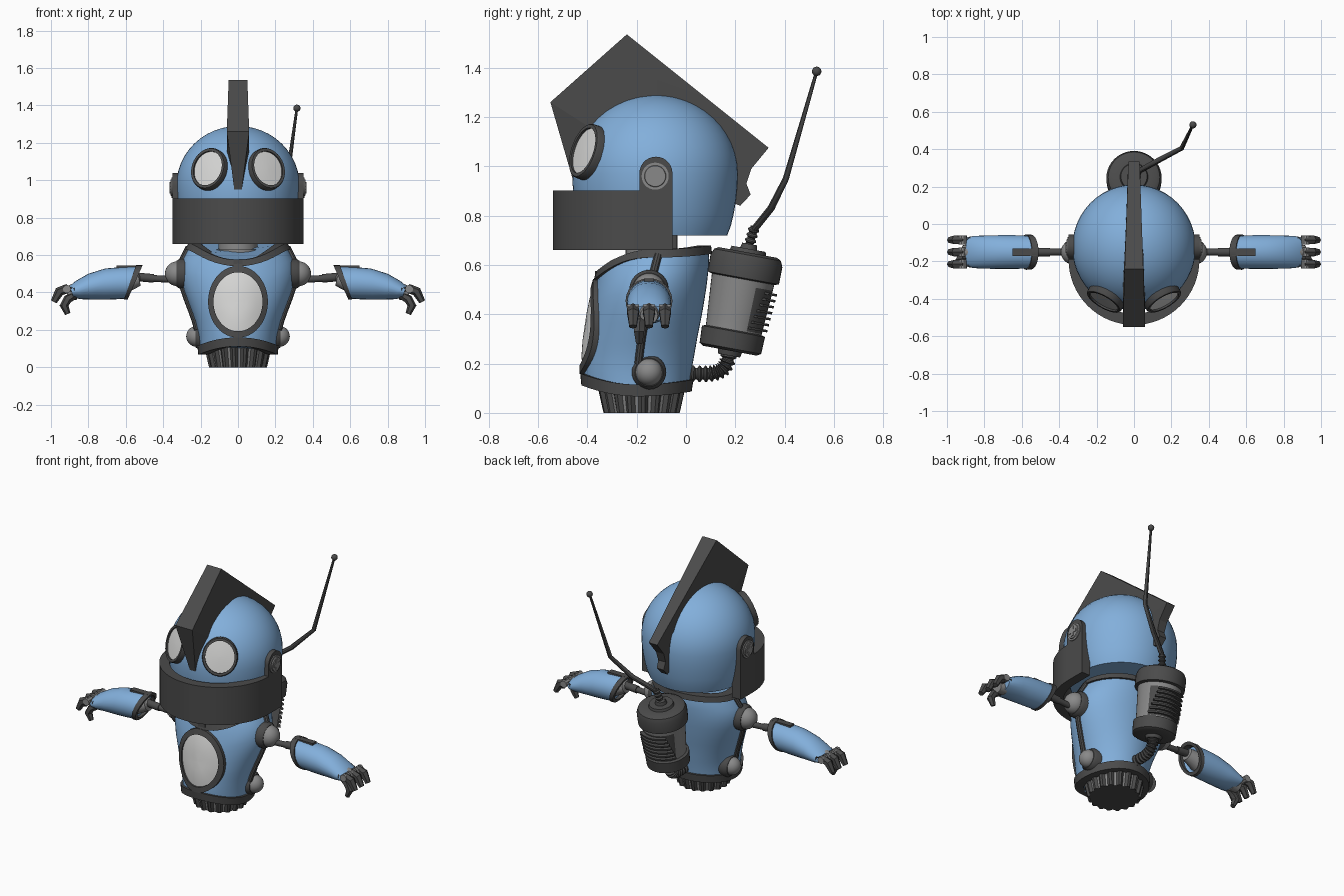
import bpy, bmesh, math
from mathutils import Vector as V

if "Cube" in bpy.data.objects:
    bpy.data.objects.remove(bpy.data.objects["Cube"])

def mat(name, r, g, b):
    m = bpy.data.materials.new(name)
    m.diffuse_color = (r, g, b, 1)
    m.use_nodes = True
    m.node_tree.nodes["Principled BSDF"].inputs["Base Color"].default_value = m.diffuse_color
    return m

BLUE = mat("sky_blue", .225, .43, .71)
DARK = mat("charcoal", .07, .07, .07)
GRAY = mat("mid_gray", .25, .25, .25)
WHITE = mat("off_white", .68, .68, .67)
TAU = 2 * math.pi

def finish(bm, name, mats, rule=None, mirror=False, angle=35):
    bmesh.ops.recalc_face_normals(bm, faces=bm.faces)
    if rule:
        for f in bm.faces:
            f.material_index = rule(f.calc_center_median())
    me = bpy.data.meshes.new(name)
    bm.to_mesh(me)
    bm.free()
    for m in mats:
        me.materials.append(m)
    me.shade_smooth()
    me.set_sharp_from_angle(angle=math.radians(angle))
    ob = bpy.data.objects.new(name, me)
    bpy.context.collection.objects.link(ob)
    if mirror:
        ob.modifiers.new("mirror", 'MIRROR').use_mirror_merge = False
    return ob

def loft(name, rings, mats, wrap=False, **kw):
    """Skin closed rings; wrap joins last ring to first, otherwise cap the ends."""
    bm = bmesh.new()
    rv = [[bm.verts.new(p) for p in r] for r in rings]
    n = len(rv[0])
    for i in range(len(rv) if wrap else len(rv) - 1):
        a, b = rv[i], rv[(i + 1) % len(rv)]
        for j in range(n):
            k = (j + 1) % n
            bm.faces.new((a[j], a[k], b[k], b[j]))
    if not wrap:
        bm.faces.new(rv[0])
        bm.faces.new(rv[-1])
    return finish(bm, name, mats, **kw)

def sweep(name, pts, radii, mats, axis=None, sides=16, **kw):
    """Round section along a path; a fixed axis turns it into a lathe."""
    pts = [V(p) for p in pts]
    whole = (axis or (pts[-1] - pts[0])).normalized()
    ref = V((0, 1, 0)) if abs(whole.x) > .9 else V((1, 0, 0))
    rings = []
    for i, p in enumerate(pts):
        t = axis or (pts[min(i + 1, len(pts) - 1)] - pts[max(i - 1, 0)])
        t = t.normalized()
        u = (ref - t * ref.dot(t)).normalized()
        w = t.cross(u)
        rings.append([p + radii[i] * (u * math.cos(TAU * j / sides) + w * math.sin(TAU * j / sides))
                      for j in range(sides)])
    return loft(name, rings, mats, **kw)

def sphere(name, c, r, m, mirror=False):
    bm = bmesh.new()
    bmesh.ops.create_uvsphere(bm, u_segments=24, v_segments=14, radius=r)
    bmesh.ops.translate(bm, verts=bm.verts, vec=c)
    finish(bm, name, [m], mirror=mirror)

def box(name, c, s, m, mirror=False):
    bm = bmesh.new()
    bmesh.ops.create_cube(bm, size=1)
    for v in bm.verts:
        v.co = V([c[i] + v.co[i] * s[i] for i in range(3)])
    finish(bm, name, [m], mirror=mirror)

# --- torso: egg-like body between two curved rims ---
BODY = [(.06, .198, -.405, .005), (.16, .207, -.415, .02), (.23, .222, -.412, .033), (.3, .247, -.405, .045),
        (.4, .285, -.39, .065), (.46, .302, -.38, .075), (.51, .31, -.368, .083), (.57, .298, -.352, .09),
        (.62, .272, -.335, .095), (.7, .235, -.27, .085)]

def section(z):
    for a, b in zip(BODY, BODY[1:]):
        if z <= b[0]:
            t = (z - a[0]) / (b[0] - a[0])
            rx, yf, yb = [a[i] + t * (b[i] - a[i]) for i in (1, 2, 3)]
            return rx, (yf + yb) / 2, (yb - yf) / 2

def body_pt(th, z, off=0):
    rx, cy, ry = section(z)
    return V(((rx + off) * math.cos(th), cy + (ry + off) * math.sin(th), z))

def body_front(x, z, off):
    rx, cy, ry = section(z)
    return V((x, cy - (ry + off) * math.sqrt(1 - (x / (rx + off)) ** 2), z))

def z_bottom(th):
    f = -math.sin(th)
    return .075 + (.045 if f > 0 else .02) * f * f

def z_top(th):
    f = -math.sin(th)
    return .655 - .09 * f ** 3 if f > 0 else .655 + .015 * f * f

N = 48
TH = [TAU * i / N for i in range(N)]
loft("torso", [[body_pt(t, z_bottom(t) + k / 14 * (z_top(t) - z_bottom(t))) for t in TH] for k in range(15)], [BLUE])

def rim(name, zf, h):
    rings = [[body_pt(t, zf(t), -.04), body_pt(t, zf(t), .014), body_pt(t, zf(t) + h, .014),
              body_pt(t, zf(t) + h, -.04)] for t in TH]
    loft(name, rings, [DARK], wrap=True)

rim("lower_rim", lambda t: z_bottom(t) - .008, .048)
rim("collar", lambda t: z_top(t) - .025, .034)

# --- chest porthole following the body surface ---
def chest_ring(k, off):
    return [body_front(.16 * k * math.cos(t), .35 + .192 * k * math.sin(t), off) for t in TH]

loft("chest_frame", [chest_ring(1, -.02), chest_ring(1, .018), chest_ring(.82, .018), chest_ring(.82, -.02)],
     [DARK], wrap=True)
loft("chest_window", [chest_ring(k, o) for k, o in ((.83, -.01), (.83, .008), (.6, .012), (.3, .014), (.02, .014))],
     [WHITE])
box("chest_strut", (0, -.345, .55), (.05, .05, .05), DARK)

# --- fluted base ---
def flute(z, r):
    return [((r - (.014 if j % 4 > 1 else 0)) * math.cos(TAU * j / 72),
             -.18 + (r - (.014 if j % 4 > 1 else 0)) * math.sin(TAU * j / 72), z) for j in range(72)]

def flute_colour(c):
    j = int(math.atan2(c.y + .18, c.x) % TAU / TAU * 72)
    return 1 if j % 4 == 2 and math.hypot(c.x, c.y + .18) > .1 else 0

loft("base", [flute(0, .155), flute(.03, .162), flute(.12, .182)], [DARK, GRAY], rule=flute_colour)

# --- joints on the torso sides ---
X = V((1, 0, 0))
for nm, x, z, r, cup in (("shoulder", .325, .5, .066, .08), ("hip", .222, .165, .055, .07)):
    sphere(nm + "_ball", (x, -.15, z), r, GRAY, True)
    sweep(nm + "_cup", [(x - .09, -.15, z), (x - .012, -.15, z), (x + .005, -.15, z)], [cup, cup, cup - .012],
          [DARK], axis=X, sides=24, mirror=True)
sweep("side_strip", [body_pt(0, z, .002) for z in (.2, .25, .3, .36, .42, .47, .52, .58, .64)], [.017] * 9, [DARK],
      sides=10, mirror=True)

# --- neck ---
sweep("neck", [(0, -.14, z) for z in (.56, .6, .6, .63, .63, .75)], [.15, .15, .125, .125, .105, .105], [GRAY],
      axis=V((0, 0, 1)), sides=32)

# --- head dome ---
prof = [(.72, .87), (.76, .915), (.81, .95), (.87, .98), (.92, .995)]
prof += [(.97 + .32 * math.sin(a), math.cos(a)) for a in [math.pi / 2 * i / 12 for i in range(12)]] + [(1.29, .01)]
loft("head", [[(.33 * k * math.cos(t), -.125 + .336 * k * math.sin(t), z) for t in TH] for z, k in prof], [BLUE], angle=50)

# --- eyes: oval frames on the dome ---
n = V((.478, -.828, .296)).normalized()
u = V((.866, .5, 0))
w = u.cross(n).normalized()
def eye_ring(k, d):
    return [V((.155, -.404, 1.06)) + n * d + u * (.104 * k * math.cos(t)) + w * (.115 * k * math.sin(t)) for t in TH]
loft("eye_frame", [eye_ring(1, -.04), eye_ring(1, .008), eye_ring(.96, .016), eye_ring(.83, .016), eye_ring(.83, -.04)],
     [DARK], wrap=True, mirror=True)
loft("eye_lens", [eye_ring(.85, -.03), eye_ring(.85, .006), eye_ring(.4, .01), eye_ring(.02, .011)], [WHITE], mirror=True)

# --- jaw guard: U-shaped band with ear tabs ---
def u_path(r):
    arc = [(r * math.cos(a), -.19 + r * math.sin(a)) for a in [-math.pi * i / 32 for i in range(33)]]
    return [(r, -.055)] + arc + [(-r, -.055)]
loft("jaw_guard", [[(*o, .66), (*o, .902), (*i, .902), (*i, .66)] for o, i in zip(u_path(.35), u_path(.29))], [DARK])

tab = [(-.055, .88)] + [(-.122 + .067 * math.cos(a), .972 + .067 * math.sin(a))
                        for a in [math.pi * i / 14 for i in range(15)]] + [(-.189, .88)]
loft("ear_tab", [[(x, y, z) for y, z in tab] for x in (.29, .35)], [DARK], mirror=True)
sweep("ear_bolt", [(x, -.125, .96) for x in (.34, .356, .356, .362, .362)], [.055, .055, .044, .042, .01], [GRAY],
      axis=X, sides=28, mirror=True)
for nm, sy, sz in (("bolt_bar_flat", .06, .02), ("bolt_bar_upright", .02, .06)):
    box(nm, (.362, -.125, .96), (.009, sy, sz), GRAY, True)

# --- crest fin: (y, z, half width) outside, (y, z) inside the head ---
outer = [(-.46, .95, .02), (-.55, 1.26, .06), (-.24, 1.535, .05), (.335, 1.075, .03), (.265, .99, .028),
         (.245, .93, .026), (.262, .885, .024), (.22, .84, .02)]
inner = [(-.40, .97), (-.3, 1.1), (-.12, 1.15), (.05, 1.1), (.13, 1.0), (.15, .95), (.16, .9), (.17, .86)]
loft("crest", [[(-h, y, z), (h, y, z), (h, a, b), (-h, a, b)] for (y, z, h), (a, b) in zip(outer, inner)],
     [DARK], angle=12)

# --- arms ---
sweep("arm_rod", [(.37, -.15, .47), (.45, -.15, .475), (.45, -.15, .475), (.56, -.15, .485)], [.018, .018, .023, .023],
      [DARK], axis=V((1, 0, .08)), mirror=True)
sweep("elbow_socket", [(.525, -.15, .475), (.53, -.15, .475), (.62, -.15, .45)], [.025, .04, .06], [GRAY], mirror=True)

def arm_ring(top, bot, ry, k=1):
    c, h = (V(top) + V(bot)) / 2, (V(top) - V(bot)) / 2
    return [(c.x + k * h.x * math.sin(t), -.15 + k * ry * math.cos(t), c.y + k * h.y * math.sin(t)) for t in TH[::2]]

loft("forearm", [arm_ring((.56, .536), (.61, .37), .06), arm_ring((.53, .54), (.60, .367), .088),
                 arm_ring((.62, .536), (.66, .363), .09), arm_ring((.71, .528), (.72, .361), .09),
                 arm_ring((.80, .5), (.78, .362), .089), arm_ring((.87, .46), (.84, .364), .086),
                 arm_ring((.90, .435), (.88, .372), .08)], [BLUE], mirror=True)
loft("forearm_cuff", [arm_ring((.51, .546), (.59, .362), .093), arm_ring((.545, .546), (.61, .362), .095),
                      arm_ring((.545, .546), (.61, .362), .095, .8), arm_ring((.51, .546), (.59, .362), .093, .8)],
     [DARK], wrap=True, mirror=True)
box("cuff_plate", (.585, -.15, .538), (.13, .04, .012), DARK, True)

# --- hands: palm, three fingers and a thumb ---
sweep("wrist", [(.87, -.15, .405), (.915, -.15, .395)], [.045, .036], [GRAY], mirror=True)
for i, y in enumerate((-.085, -.15, -.215)):
    sweep(f"finger_{i + 1}", [(.875, y, .415), (.915, y, .42), (.955, y, .405), (.985, y, .35)],
          [.02, .025, .026, .017], [DARK], sides=6, mirror=True)
    sweep(f"knuckle_{i + 1}", [(.915, y - .024, .418), (.915, y + .024, .418)], [.022, .022], [GRAY], sides=10, mirror=True)
sweep("thumb", [(.87, -.18, .385), (.91, -.19, .365), (.93, -.19, .33), (.91, -.19, .285)], [.02, .024, .024, .015],
      [DARK], sides=6, mirror=True)

# --- back canister, tilted ---
AX = V((0, .18, .98)).normalized()
BACK = V((0, .98, -.18)).normalized()
C0 = V((0, .18, .262))
def canister(name, rows, mats, **kw):
    sweep(name, [C0 + AX * s for s, r in rows], [r for s, r in rows], mats, axis=AX, sides=40, **kw)
def vent(c):
    d = c - C0
    return 1 if .08 < d.dot(AX) < .25 and d.dot(BACK) > .06 else 0
canister("canister_foot", [(-.03, .045), (-.01, .05), (-.01, .11), (0, .127), (.07, .13), (.075, .115)], [DARK])
canister("canister_body", [(.06, .115)] + [(.08 + .03 * i, .115 + .002 * i) for i in range(8)], [GRAY, DARK], rule=vent)
canister("canister_cap", [(.285, .13), (.29, .147), (.36, .148), (.385, .138), (.395, .12), (.395, .075), (.41, .07),
                          (.41, .035), (.43, .03)], [DARK])
# vent slats
for i in range(7):
    s, half = .095 + .025 * i, 1.05 - .06 * i
    r = .135 + .002 * i
    rings = []
    for j in range(13):
        a = -half + 2 * half * j / 12
        d = X * math.sin(a) + BACK * math.cos(a)
        p = C0 + AX * s
        rings.append([p + d * .1 - AX * .005, p + d * r - AX * .005, p + d * r + AX * .005, p + d * .1 + AX * .005])
    loft(f"vent_slat_{i + 1}", rings, [DARK])

# --- ribbed hose from canister to body ---
hose = []
for i in range(45):
    t = i / 44
    hose.append(V((0, .175, .26)) * (1 - t) ** 3 + V((0, .17, .15)) * 3 * t * (1 - t) ** 2
                + V((0, .12, .155)) * 3 * t * t * (1 - t) + V((0, 0, .16)) * t ** 3)
sweep("hose", hose, [.034 if i % 4 < 2 else .024 for i in range(45)], [DARK], sides=14)

# --- antenna ---
sweep("antenna_spring", [V((0, .255, .675)).lerp(V((.02, .278, .755)), i / 15) for i in range(16)],
      [.023 if i % 4 < 2 else .016 for i in range(16)], [DARK], sides=12)
sweep("antenna_rod", [(.01, .265, .72), (.03, .285, .755), (.14, .345, .83), (.255, .405, .95), (.315, .53, 1.385)],
      [.014, .015, .015, .013, .007], [DARK], sides=10)
sphere("antenna_tip", (.315, .53, 1.385), .019, DARK)
